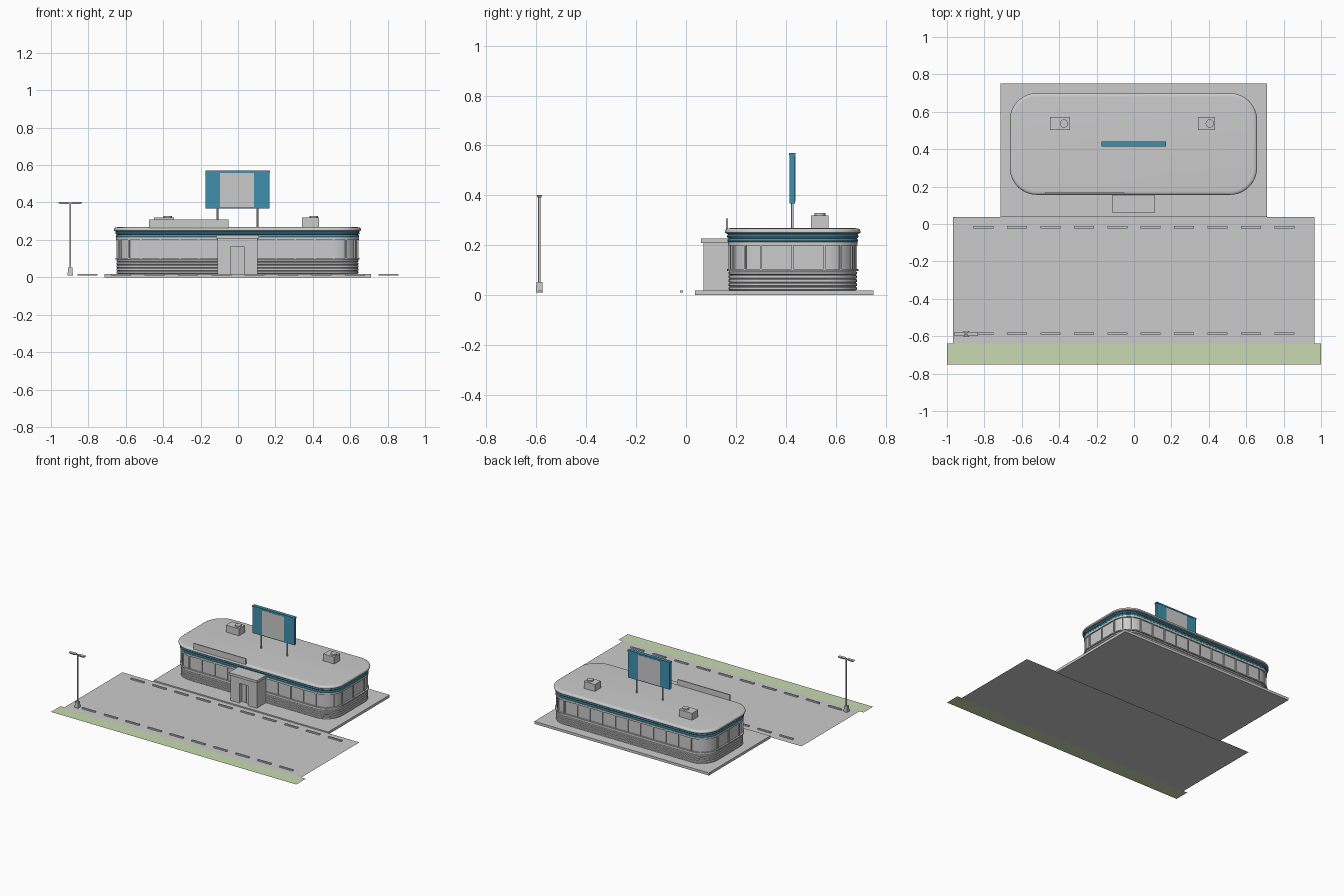
import bpy, bmesh
from math import cos, sin, pi, radians
from mathutils import Matrix, Vector

if "Cube" in bpy.data.objects:
    bpy.data.objects.remove(bpy.data.objects["Cube"])

CX, CY, HX, HY, R = -0.003, 0.428, 0.643, 0.254, 0.127   # building footprint


def material(name, rgb):
    m = bpy.data.materials.new(name)
    m.diffuse_color = (*rgb, 1)
    m.use_nodes = True
    m.node_tree.nodes["Principled BSDF"].inputs["Base Color"].default_value = m.diffuse_color
    return m


blue = material("blue", (0.05, 0.28, 0.42))
light_blue = material("light_blue", (0.12, 0.48, 0.62))
green = material("green", (0.58, 0.70, 0.45))
white = material("white", (0.85, 0.85, 0.85))


def finish(name, bm, mat=None, smooth=False):
    bmesh.ops.recalc_face_normals(bm, faces=bm.faces)
    me = bpy.data.meshes.new(name)
    bm.to_mesh(me)
    bm.free()
    ob = bpy.data.objects.new(name, me)
    bpy.context.collection.objects.link(ob)
    if mat:
        me.materials.append(mat)
    if smooth:
        bpy.ops.object.select_all(action='DESELECT')
        ob.select_set(True)
        bpy.context.view_layer.objects.active = ob
        bpy.ops.object.shade_smooth_by_angle(angle=radians(35))
    return ob


def box(name, x0, x1, y0, y1, z0, z1, mat=None, rot=0, bottom=1.0, top=1.0):
    """Box by its limits; bottom/top scale those ends for a taper."""
    bm = bmesh.new()
    bmesh.ops.create_cube(bm, size=1)
    for v in bm.verts:
        s = top if v.co.z > 0 else bottom
        v.co = Vector((v.co.x * (x1 - x0) * s, v.co.y * (y1 - y0) * s, v.co.z * (z1 - z0)))
    bm.transform(Matrix.Translation(((x0 + x1) / 2, (y0 + y1) / 2, (z0 + z1) / 2))
                 @ Matrix.Rotation(rot, 4, 'Z'))
    return finish(name, bm, mat)


def cylinder(name, x, y, z0, z1, r, n=16):
    bm = bmesh.new()
    bmesh.ops.create_cone(bm, cap_ends=True, segments=n, radius1=r, radius2=r, depth=z1 - z0,
                          matrix=Matrix.Translation((x, y, (z0 + z1) / 2)))
    return finish(name, bm, None, True)


def plane(name, x0, x1, y0, y1, z, mat=None):
    bm = bmesh.new()
    bm.faces.new([bm.verts.new(p) for p in ((x0, y0, z), (x1, y0, z), (x1, y1, z), (x0, y1, z))])
    return finish(name, bm, mat)


def outline(off, seg=12):
    pts = []
    for k, (sx, sy) in enumerate(((1, 1), (-1, 1), (-1, -1), (1, -1))):
        for i in range(seg + 1):
            a = (k + i / seg) * pi / 2
            pts.append((CX + sx * (HX - R) + (R + off) * cos(a),
                        CY + sy * (HY - R) + (R + off) * sin(a)))
    return pts


def sweep(name, profile, mat=None, cap=False):
    """Run an (offset, z) profile around the rounded footprint."""
    bm = bmesh.new()
    rings = [[bm.verts.new((x, y, z)) for x, y in outline(o)] for o, z in profile]
    n = len(rings[0])
    for a, b in zip(rings, rings[1:]):
        for i in range(n):
            j = (i + 1) % n
            bm.faces.new((a[i], a[j], b[j], b[i]))
    if cap:
        bm.faces.new(rings[-1])
        bm.faces.new(rings[0][::-1])
    return finish(name, bm, mat, True)


# Ground: building slab, parking lot, grass strip
box("building_slab", -0.713, 0.71, 0.037, 0.752, 0, 0.019)
plane("parking_lot", -0.968, 0.964, -0.64, 0.037, 0.010)
plane("grass_strip", -1, 1, -0.75, -0.64, 0.010, green)

# Parking lines and wheel stops
for i in range(11):
    x = (i - 5) * 0.179
    for y0, y1 in ((-0.28, 0.025), (-0.625, -0.318)):
        plane("parking_line", x - 0.004, x + 0.004, y0, y1, 0.0115, white)
    if i < 10:
        for y in (-0.018, -0.586):
            box("wheel_stop", x + 0.036, x + 0.143, y - 0.006, y + 0.006, 0.010, 0.019)

# Ribbed lower wall
ribs = []
for i in range(5):
    z = 0.019 + i * 0.0155
    ribs += [(-0.002, z), (0.003, z + 0.003), (0.003, z + 0.012), (-0.002, z + 0.0155)]
sweep("ribbed_lower_wall", ribs)
sweep("window_sill", [(-0.004, 0.096), (0.009, 0.096), (0.009, 0.104), (-0.004, 0.104)])

# Window band with mullions
sweep("window_band", [(-0.003, 0.10), (-0.003, 0.205)])


def mullion(x, y, a):
    box("mullion", x - 0.004, x + 0.004, y - 0.004, y + 0.004, 0.102, 0.204, rot=a)


for s in (-1, 1):
    for i in range(11):
        mullion(CX + (i - 5) * (HX - R) / 5, CY + s * HY, 0)
    for i in range(-1, 2):
        mullion(CX + s * HX, CY + i * (HY - R), 0)
    for t in (-1, 1):
        for d in (30, 60):
            a = radians(d)
            mullion(CX + s * (HX - R + R * cos(a)), CY + t * (HY - R + R * sin(a)), s * t * a)

# Bands under the roof, and the roof
sweep("window_head_trim", [(-0.004, 0.199), (0.006, 0.199), (0.006, 0.213), (-0.004, 0.213)])
sweep("lower_blue_band", [(0, 0.212), (0.006, 0.214), (0.008, 0.219), (0.006, 0.225), (0, 0.227)], light_blue)
sweep("upper_blue_band", [(0, 0.227), (0.007, 0.229), (0.010, 0.236), (0.007, 0.243), (0, 0.246)], blue)
sweep("roof", [(-0.01, 0.245), (0.012, 0.246), (0.017, 0.250), (0.018, 0.257),
               (0.015, 0.263), (0.008, 0.267), (-0.003, 0.268)], cap=True)

# Entrance vestibule with recessed double door
box("entrance_left_wall", -0.109, -0.038, 0.07, 0.20, 0.019, 0.21)
box("entrance_right_wall", 0.031, 0.104, 0.07, 0.20, 0.019, 0.21)
box("entrance_header", -0.038, 0.031, 0.07, 0.20, 0.165, 0.21)
box("door_panel", -0.038, 0.031, 0.10, 0.108, 0.019, 0.165)
box("door_post", -0.0055, -0.0015, 0.097, 0.104, 0.019, 0.165)
box("entrance_canopy", -0.118, 0.112, 0.061, 0.19, 0.208, 0.227)

# Roof edge panel
box("roof_edge_panel", -0.475, -0.05, 0.161, 0.169, 0.25, 0.308)

# Rooftop vent units
for x0, x1, fx in ((-0.45, -0.343, -0.375), (0.343, 0.433, 0.405)):
    box("roof_unit", x0, x1, 0.502, 0.572, 0.262, 0.319)
    cylinder("roof_unit_fan", fx, 0.537, 0.317, 0.329, 0.022)

# Roof billboard
for x in (-0.11, 0.104):
    cylinder("billboard_post", x, 0.427, 0.26, 0.37, 0.005)
box("billboard", -0.173, 0.168, 0.416, 0.438, 0.368, 0.562, blue)
box("billboard_cap", -0.175, 0.170, 0.414, 0.440, 0.560, 0.570, blue)
box("billboard_face", -0.095, 0.085, 0.4145, 0.4395, 0.375, 0.557)

# Parking lot lamp
LX, LY = -0.897, -0.588
box("lamp_base", LX - 0.014, LX + 0.014, LY - 0.014, LY + 0.014, 0.010, 0.053, top=0.85)
cylinder("lamp_pole", LX, LY, 0.05, 0.396, 0.005, 12)
box("lamp_arm", LX - 0.02, LX + 0.02, LY - 0.004, LY + 0.004, 0.393, 0.400)
for s in (-1, 1):
    x = LX + s * 0.036
    box("lamp_head", x - 0.028, x + 0.028, LY - 0.011, LY + 0.011, 0.392, 0.402, bottom=0.75)
